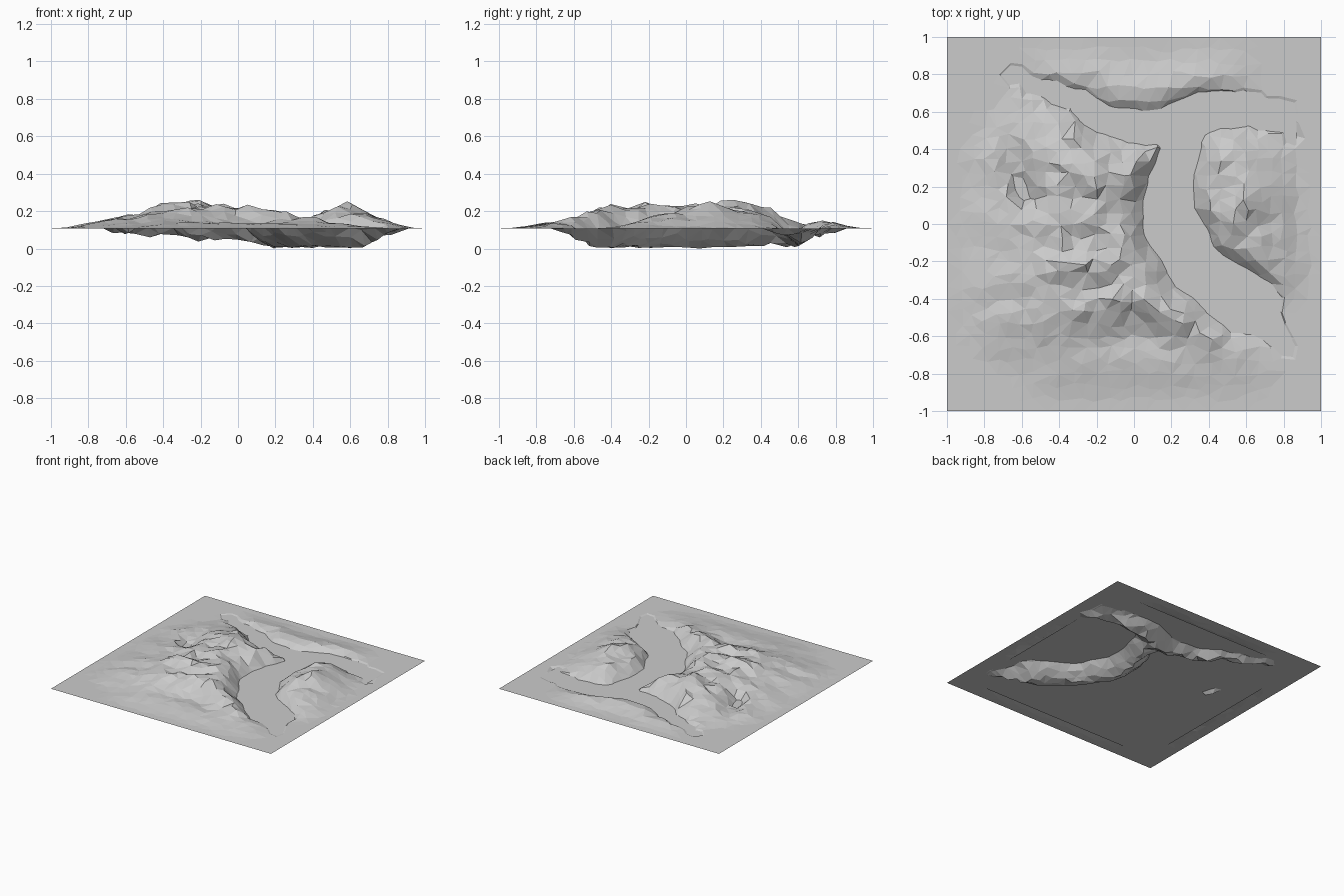
import bpy, bmesh, random
from mathutils import Vector, noise

random.seed(4)
cube = bpy.data.objects.get("Cube")
if cube:
    bpy.data.objects.remove(cube)

WATER = 0.103    # water level, also the deepest bed depth
BORDER = 0.005   # flat rim height above the water
CELLS = 30

# Ridge crests: falloff width, then (x, y, height above water)
RIDGES = {
    "spine": (0.34, [(-.36, .6, .06), (-.24, .3, .155), (-.2, .05, .125), (-.1, -.15, .12),
                     (-.04, -.32, .125)]),
    "southeast_spur": (0.2, [(-.04, -.34, .125), (.1, -.42, .12), (.24, -.5, .1),
                             (.4, -.6, .06)]),
    "east_spur": (0.2, [(-.24, .3, .155), (-.08, .26, .13), (.1, .36, .11)]),
    "plateau": (0.5, [(-.36, .3, .09), (-.4, 0, .105), (-.36, -.36, .1)]),
    "west_arm": (0.24, [(-.24, .3, .155), (-.42, .36, .115), (-.66, .32, .05)]),
    "middle_arm": (0.28, [(-.2, 0, .125), (-.45, -.02, .105), (-.7, .02, .045)]),
    "southwest_arm": (0.3, [(-.1, -.2, .12), (-.42, -.22, .125), (-.7, -.3, .045)]),
    "south_arm": (0.26, [(-.02, -.38, .12), (-.3, -.45, .115), (-.66, -.5, .045)]),
    "east_hill": (0.32, [(.46, .42, .07), (.52, .3, .105), (.57, .15, .135),
                         (.57, 0, .115), (.64, -.17, .08)]),
    "north_hills": (0.2, [(-.4, .8, .025), (-.1, .7, .045), (.1, .69, .045), (.45, .8, .025)]),
    "south_skirt": (0.25, [(-.4, -.72, .03), (.1, -.72, .03), (.55, -.7, .025)]),
}

# Channel centre lines: (x, y, half width)
CHANNELS = {
    "main": [(.84, -.74, .01), (.74, -.58, .06), (.62, -.44, .16), (.34, -.24, .14),
             (.2, 0, .15), (.19, .2, .12), (.24, .4, .11), (.27, .55, .12)],
    "northeast": [(.27, .55, .12), (.45, .61, .1), (.62, .61, .09), (.78, .54, .06),
                  (.87, .46, .01)],
    "northwest": [(.27, .55, .12), (.08, .5, .09), (-.15, .55, .08), (-.3, .65, .07),
                  (-.46, .72, .045), (-.66, .79, .01)],
    "pond": [(-.57, .13, .025), (-.61, .22, .035), (-.66, .36, .02)],
}


def clamp(v):
    return max(0.0, min(1.0, v))


def nearest(path, p):
    """Yield distance and interpolated third value for each path segment."""
    for a, b in zip(path, path[1:]):
        a, b = Vector(a), Vector(b)
        run = (b - a).xy
        t = clamp((p - a.xy).dot(run) / run.length_squared)
        q = a.lerp(b, t)
        yield (p - q.xy).length, q.z


def land_height(p):
    best = 0.0
    for width, path in RIDGES.values():
        for d, h in nearest(path, p):
            best = max(best, h * clamp(1 - d / width))
    return best


def shore_distance(p):
    return min(d - w for path in CHANNELS.values() for d, w in nearest(path, p))


def terrain_height(p):
    rough = noise.noise(Vector((p.x * 7, p.y * 7, 2)))
    shore = shore_distance(p) + 0.03 * rough
    if shore < 0:
        return -WATER * clamp(-shore / 0.11) ** 0.85 * (1 + 0.1 * rough)
    rim = clamp((0.97 - max(abs(p.x), abs(p.y))) / 0.15)
    land = land_height(p)
    bumps = 1 + 0.25 * rough + random.uniform(-0.13, 0.13)
    return BORDER + land * bumps * clamp(shore / 0.08) ** 0.8 * rim


def finish(bm, name):
    mesh = bpy.data.meshes.new(name)
    bm.to_mesh(mesh)
    bm.free()
    obj = bpy.data.objects.new(name, mesh)
    bpy.context.collection.objects.link(obj)
    mesh.materials.append(stone)
    return obj


# One grey for land and water
stone = bpy.data.materials.new("plain_grey")
stone.use_nodes = True
grey = (0.6, 0.6, 0.6, 1)
stone.diffuse_color = grey
stone.node_tree.nodes["Principled BSDF"].inputs["Base Color"].default_value = grey

# Faceted terrain sheet with an irregular grid
bm = bmesh.new()
bmesh.ops.create_grid(bm, x_segments=CELLS, y_segments=CELLS, size=1)
jitter = 0.6 / CELLS
for v in bm.verts:
    if max(abs(v.co.x), abs(v.co.y)) < 0.99:
        v.co.x += random.uniform(-jitter, jitter)
        v.co.y += random.uniform(-jitter, jitter)
    v.co.z = terrain_height(v.co.xy)
deepest = min(v.co.z for v in bm.verts)
for v in bm.verts:
    if v.co.z < 0:
        v.co.z *= -WATER / deepest
    v.co.z += WATER
bmesh.ops.triangulate(bm, faces=bm.faces[:], quad_method='BEAUTY')
finish(bm, "terrain")

# Flat water sheet filling the channel
bm = bmesh.new()
bmesh.ops.create_grid(bm, x_segments=1, y_segments=1, size=0.87)
water = finish(bm, "water")
water.location.z = WATER
